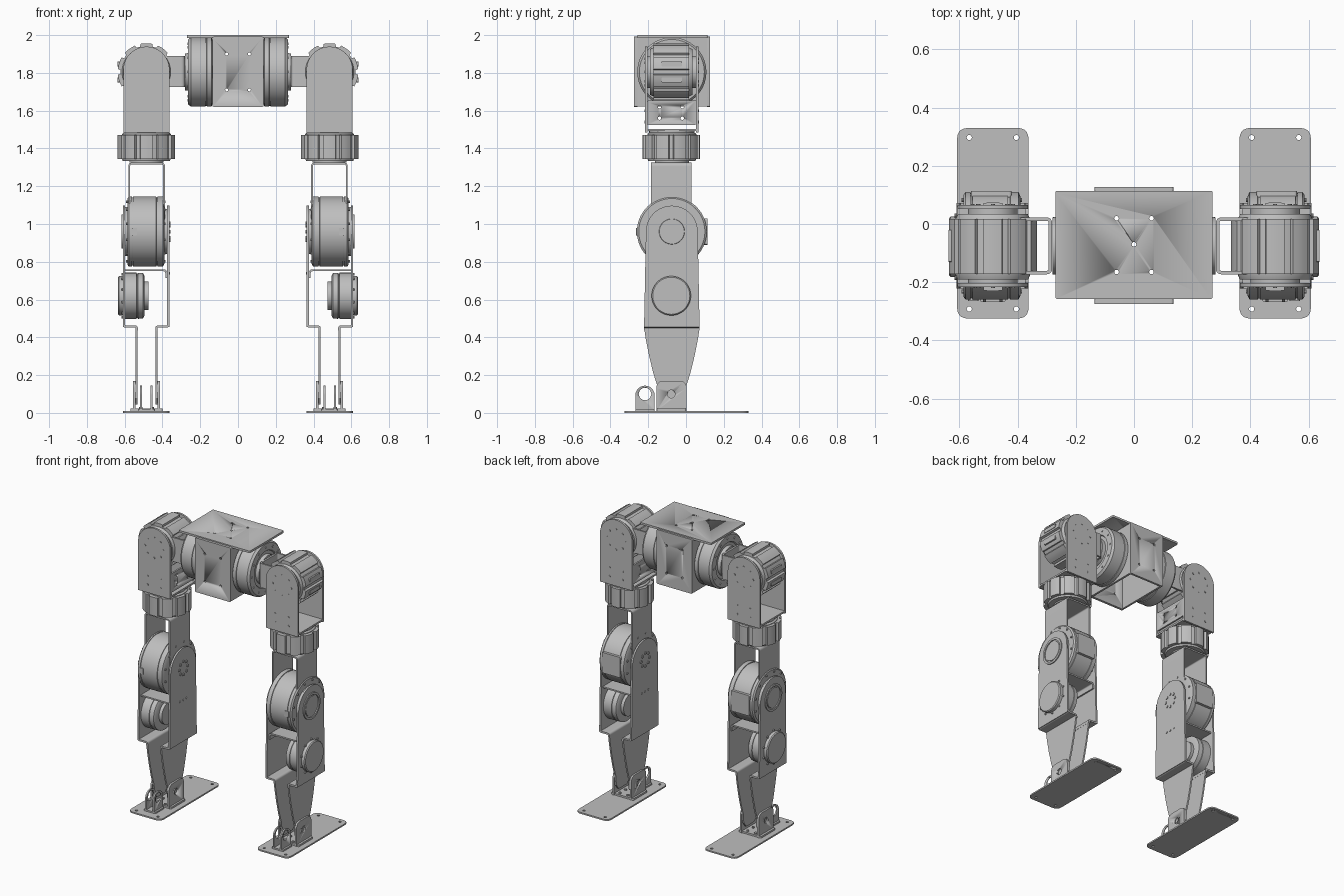
import bpy, bmesh, math
from mathutils import Vector

cube = bpy.data.objects.get("Cube")
if cube:
    bpy.data.objects.remove(cube, do_unlink=True)

metal = bpy.data.materials.new("light grey metal")
metal.use_nodes = True
GREY = (0.52, 0.52, 0.52, 1)
metal.diffuse_color = GREY
metal.node_tree.nodes["Principled BSDF"].inputs["Base Color"].default_value = GREY

CX, CY = 0.485, -0.075        # leg centre line
HIP, KNEE, ANKLE = 1.805, 0.96, 0.62


def place(axis, u, v, a):
    return {"X": (a, u, v), "Y": (u, a, v), "Z": (u, v, a)}[axis]


def finish(name, bm, mirror):
    bmesh.ops.recalc_face_normals(bm, faces=bm.faces)
    me = bpy.data.meshes.new(name)
    bm.to_mesh(me)
    bm.free()
    me.materials.append(metal)
    ob = bpy.data.objects.new(name, me)
    bpy.context.collection.objects.link(ob)
    bpy.ops.object.select_all(action="DESELECT")
    ob.select_set(True)
    bpy.context.view_layer.objects.active = ob
    bpy.ops.object.shade_smooth_by_angle(angle=math.radians(30))
    if mirror:
        ob.modifiers.new("Mirror", "MIRROR").use_mirror_merge = False
    return ob


def prism(name, axis, outline, spans, mirror=True):
    """Extrude one outline along an axis, once for each (low, high) span."""
    bm = bmesh.new()
    for lo, hi in spans:
        a = [bm.verts.new(place(axis, u, v, lo)) for u, v in outline]
        b = [bm.verts.new(place(axis, u, v, hi)) for u, v in outline]
        bm.faces.new(a)
        bm.faces.new(b)
        for i in range(len(a)):
            j = (i + 1) % len(a)
            bm.faces.new((a[i], a[j], b[j], b[i]))
    return finish(name, bm, mirror)


def turned(name, axis, cu, cv, profile, mirror=True, n=56):
    """Lathe a list of (distance along axis, radius); closed at both ends."""
    bm = bmesh.new()
    rings = []
    for a, r in profile:
        rings.append([bm.verts.new(place(axis, cu + r * math.cos(math.tau * i / n),
                                         cv + r * math.sin(math.tau * i / n), a)) for i in range(n)])
    for p, q in zip(rings, rings[1:]):
        for i in range(n):
            j = (i + 1) % n
            bm.faces.new((p[i], p[j], q[j], q[i]))
    bm.faces.new(rings[0])
    bm.faces.new(rings[-1])
    return finish(name, bm, mirror)


def studs(name, axis, points, lo, hi, r=0.007, mirror=True):
    bm = bmesh.new()
    for u, v in points:
        ring = [(u + r * math.cos(math.tau * i / 10), v + r * math.sin(math.tau * i / 10)) for i in range(10)]
        a = [bm.verts.new(place(axis, *p, lo)) for p in ring]
        b = [bm.verts.new(place(axis, *p, hi)) for p in ring]
        bm.faces.new(a)
        bm.faces.new(b)
        for i in range(10):
            bm.faces.new((a[i], a[i - 1], b[i - 1], b[i]))
    return finish(name, bm, mirror)


def circle(cu, cv, r, n, phase=0.0):
    return [(cu + r * math.cos(math.tau * (i + phase) / n),
             cv + r * math.sin(math.tau * (i + phase) / n)) for i in range(n)]


def fillet(pts, r, closed):
    out = []
    for i, p in enumerate(pts):
        if not closed and i in (0, len(pts) - 1):
            out.append(p)
            continue
        p = Vector(p)
        d0 = (Vector(pts[i - 1]) - p).normalized()
        d1 = (Vector(pts[(i + 1) % len(pts)]) - p).normalized()
        for k in range(6):
            t = k / 5
            out.append(tuple(p + d0 * r * (1 - t) ** 2 + d1 * r * t ** 2))
    return out


def rect(u0, u1, v0, v1, r=0.01):
    return fillet([(u0, v0), (u1, v0), (u1, v1), (u0, v1)], r, True)


def ribbon(path, t, r=0.015):
    """Outline of a bent sheet following a path."""
    pts = [Vector(p) for p in fillet(path, r, False)]
    left, right = [], []
    for i, p in enumerate(pts):
        d = (pts[min(i + 1, len(pts) - 1)] - pts[max(i - 1, 0)]).normalized()
        n = Vector((-d.y, d.x)) * t / 2
        left.append(tuple(p + n))
        right.append(tuple(p - n))
    return left + right[::-1]


def tombstone(cu, cv, r, half, base):
    """Plate with a round top and a square foot."""
    arc = [(cu + r * math.cos(math.pi * i / 28), cv + r * math.sin(math.pi * i / 28)) for i in range(29)]
    return arc + [(cu - half, base), (cu + half, base)]


def lugged(cu, cv, r0, r1, lugs=10):
    """Motor housing section with broad lugs round the rim."""
    pts = []
    for k in range(lugs):
        for f, r in ((0.0, r0), (0.12, r0), (0.16, r1), (0.38, r1), (0.62, r1), (0.84, r1), (0.88, r0)):
            a = math.tau * (k + f) / lugs
            pts.append((cu + r * math.cos(a), cv + r * math.sin(a)))
    return pts


def cut(ob, axis, points, r, lo, hi):
    """Drill round holes through a part."""
    cutter = studs("hole_cutter", axis, points, lo, hi, r, False)
    cutter.hide_render = True
    mod = ob.modifiers.new("Holes", "BOOLEAN")
    mod.object = cutter
    mod.solver = "EXACT"
    bpy.context.view_layer.objects.active = ob
    if len(ob.modifiers) > 1:
        bpy.ops.object.modifier_move_to_index(modifier="Holes", index=0)
    bpy.ops.object.modifier_apply(modifier="Holes")
    bpy.data.objects.remove(cutter, do_unlink=True)


# Pelvis: top sheet, front and back plates, inner motor mounts
top = prism("pelvis_top", "Z", rect(-0.27, 0.27, -0.258, 0.114, 0.008), [(1.986, 2.0)], False)
cut(top, "Z", [(-0.06, 0.02), (0.06, 0.02), (-0.06, -0.165), (0.06, -0.165), (0, -0.07)], 0.008, 1.9, 2.1)
body = prism("pelvis_front_and_back", "Y", rect(-0.135, 0.135, 1.62, 1.992, 0.008),
             [(-0.275, -0.258), (0.112, 0.127)], False)
cut(body, "Y", [(x, z) for x in (-0.06, 0.06) for z in (1.71, 1.9)], 0.008, -0.4, 0.4)
prism("pelvis_motor_mount", "X", rect(-0.262, 0.116, 1.622, 1.99), [(0.12, 0.134)])
turned("pelvis_motor", "X", CY, HIP, [(0.134, 0.165), (0.14, 0.183), (0.165, 0.183), (0.166, 0.179),
       (0.172, 0.179), (0.173, 0.183), (0.25, 0.183), (0.264, 0.172), (0.264, 0.125), (0.256, 0.12),
       (0.256, 0.1), (0.28, 0.098), (0.28, 0.05), (0.272, 0.045)])
studs("pelvis_motor_bolts", "X", circle(CY, HIP, 0.15, 12), 0.26, 0.268)

# Hip: C bracket, lugged roll motor and its fork
prism("hip_c_bracket", "Z", ribbon([(0.40, 0.017), (0.287, 0.017), (0.287, -0.167), (0.40, -0.167)], 0.012),
      [(1.725, 1.89)])
prism("hip_motor_housing", "Y", lugged(CX, HIP, 0.138, 0.152), [(-0.172, 0.017)])
turned("hip_motor_hubs", "Y", CX, HIP, [(-0.204, 0.085), (-0.19, 0.085), (-0.19, 0.122), (-0.17, 0.13),
       (0.015, 0.13), (0.035, 0.12), (0.035, 0.085), (0.052, 0.085)])
prism("hip_motor_ribs", "X", rect(-0.13, -0.02, HIP - 0.055, HIP - 0.03, 0.005), [(0.61, 0.637)])
prism("hip_motor_ribs_upper", "X", rect(-0.13, -0.02, HIP + 0.03, HIP + 0.055, 0.005), [(0.61, 0.637)])
prism("hip_fork_plates", "Y", tombstone(CX, HIP + 0.012, 0.122, 0.122, 1.485), [(-0.217, -0.203), (0.052, 0.066)])
prism("hip_fork_base", "Z", rect(CX - 0.122, CX + 0.122, -0.215, 0.064), [(1.492, 1.504)])
side = prism("hip_fork_side_panel", "X", rect(-0.205, 0.055, 1.525, 1.655), [(0.363, 0.374)])
cut(side, "X", [(y, z) for y in (-0.14, -0.02) for z in (1.56, 1.62)], 0.009, 0.3, 0.45)
bolt_spots = circle(CX, HIP, 0.07, 8) + [(x, z) for x in (CX - 0.05, CX + 0.05) for z in (1.54, 1.60)]
studs("hip_fork_front_bolts", "Y", bolt_spots, -0.22, -0.215)
studs("hip_fork_back_bolts", "Y", bolt_spots, 0.064, 0.069)

# Yaw motor under the hip
prism("yaw_motor_housing", "Z", lugged(CX, CY - 0.003, 0.139, 0.153), [(1.345, 1.472)])
turned("yaw_motor_hubs", "Z", CX, CY, [(1.325, 0.09), (1.334, 0.09), (1.334, 0.125), (1.348, 0.13),
       (1.476, 0.13), (1.484, 0.12), (1.494, 0.12)])

# Thigh: inverted U bracket and knee motor
prism("thigh_bracket", "Y", ribbon([(0.392, 0.96), (0.392, 1.32), (0.576, 1.32), (0.576, 0.96)], 0.01),
      [(-0.185, 0.03)])
turned("knee_motor", "X", CY, KNEE, [(0.374, 0.12), (0.39, 0.12), (0.39, 0.17), (0.397, 0.185),
       (0.425, 0.185), (0.426, 0.181), (0.432, 0.181), (0.433, 0.185), (0.555, 0.185), (0.556, 0.181),
       (0.561, 0.181), (0.562, 0.185), (0.578, 0.185), (0.586, 0.175), (0.586, 0.13), (0.598, 0.13)])
studs("knee_motor_bolts", "X", circle(CY, KNEE, 0.163, 12, 0.5), 0.384, 0.592)
prism("knee_motor_socket", "Y", rect(0.535, 0.57, KNEE - 0.02, KNEE + 0.02, 0.004), [(-0.264, -0.23)])
prism("knee_motor_back_block", "Y", rect(0.42, 0.56, KNEE - 0.07, KNEE + 0.07, 0.01), [(0.06, 0.114)])

# Shin: tall side plates with round knees, cross sheet and stepped flanges
prism("shin_side_plates", "X", tombstone(CY, KNEE, 0.137, 0.147, 0.455), [(0.363, 0.375), (0.597, 0.609)])
turned("knee_ring", "X", CY, KNEE, [(0.605, 0.09), (0.616, 0.09), (0.616, 0.075), (0.608, 0.075),
       (0.608, 0.068), (0.613, 0.066)])
studs("knee_inner_bolts", "X", circle(CY, KNEE, 0.045, 8), 0.358, 0.365, 0.01)
studs("shin_inner_bolts", "X", [(CY - 0.035, 0.74), (CY, 0.74), (CY + 0.035, 0.74)], 0.359, 0.365)
prism("shin_cross_sheet", "Y", ribbon([(0.38, 0.715), (0.38, 0.755), (0.60, 0.755)], 0.01), [(-0.2, 0.05)])
for name, x0, x1 in (("shin_inner_step", 0.369, 0.432), ("shin_outer_step", 0.603, 0.536)):
    step = prism(name, "Y", ribbon([(x0, 0.50), (x0, 0.457), (x1, 0.457), (x1, 0.435)], 0.012, 0.01),
                 [(CY - 0.147, CY + 0.147)])

# Lower shin blades, bowed in towards the ankle pin
edge = [(0.147, 0.452), (0.138, 0.39), (0.12, 0.30), (0.098, 0.21), (0.076, 0.14), (0.072, 0.08), (0.045, 0.045)]
prism("shin_blades", "X", [(CY + h, z) for h, z in edge] + [(CY - h, z) for h, z in edge[::-1]],
      [(0.426, 0.437), (0.531, 0.542)])

# Ankle motor poking through the outer plate
turned("ankle_motor", "X", CY - 0.003, ANKLE, [(0.482, 0.05), (0.495, 0.05), (0.495, 0.105), (0.503, 0.12),
       (0.53, 0.122), (0.531, 0.118), (0.536, 0.118), (0.537, 0.122), (0.609, 0.122), (0.609, 0.104),
       (0.63, 0.104), (0.636, 0.098)])
studs("ankle_motor_bolts", "X", circle(CY - 0.003, ANKLE, 0.113, 10, 0.5), 0.605, 0.616)
turned("ankle_output", "X", CY, ANKLE, [(0.474, 0.075), (0.498, 0.075)])

# Foot: plate, ankle clevis and front lug
foot = prism("foot_plate", "Z", rect(0.362, 0.608, -0.325, 0.33, 0.04), [(0.0, 0.01)])
cut(foot, "Z", [(x, y) for x in (0.404, 0.566) for y in (-0.292, 0.297)], 0.009, -0.1, 0.1)
clevis = prism("ankle_clevis", "X", fillet([(-0.157, 0.009), (0.003, 0.009), (0.003, 0.17), (-0.157, 0.17)], 0.04, True)
               [12:] + [(-0.157, 0.009), (0.003, 0.009)], [(0.413, 0.425), (0.543, 0.555)])
cut(clevis, "X", [(CY - 0.003, 0.1)], 0.021, 0.3, 0.7)
prism("ankle_clevis_base", "Z", rect(0.40, 0.57, -0.155, 0.0), [(0.009, 0.022)])
studs("ankle_clevis_screws", "Z", [(x, y) for x in (0.455, 0.515) for y in (-0.14, -0.08, -0.02)], 0.02, 0.03, 0.009)
lug = prism("front_lug", "X", tombstone(-0.217, 0.093, 0.051, 0.051, 0.009), [(0.452, 0.462), (0.508, 0.518)])
cut(lug, "X", [(-0.217, 0.1)], 0.034, 0.3, 0.7)
prism("front_lug_base", "Z", rect(0.44, 0.53, -0.268, -0.166), [(0.009, 0.02)])
